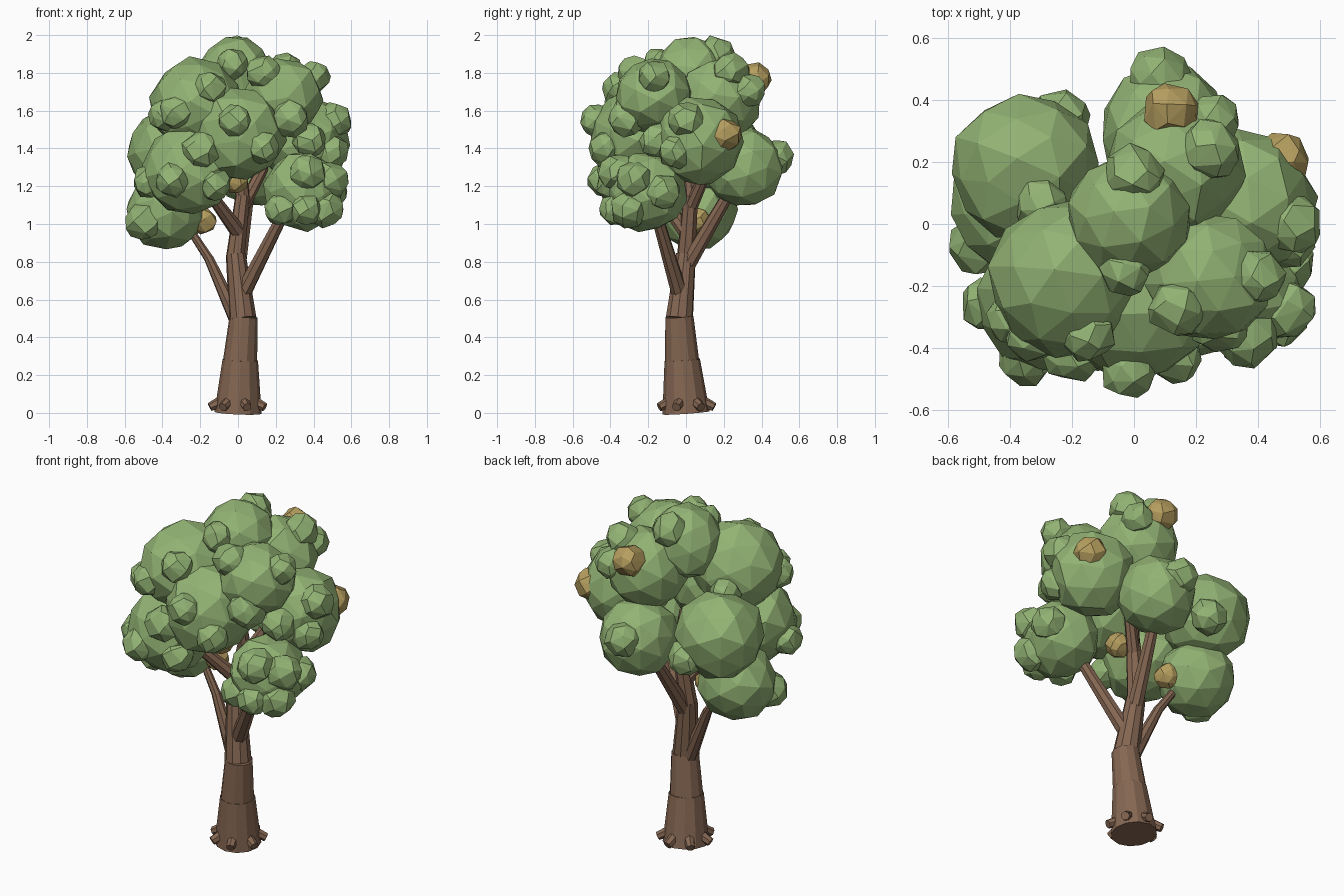
import bpy, bmesh, math, random
from mathutils import Vector

random.seed(7)
cube = bpy.data.objects.get("Cube")
if cube:
    bpy.data.objects.remove(cube, do_unlink=True)


def make_material(name, rgb):
    mat = bpy.data.materials.new(name)
    mat.use_nodes = True
    mat.diffuse_color = (*rgb, 1)
    bsdf = next(n for n in mat.node_tree.nodes if n.type == "BSDF_PRINCIPLED")
    bsdf.inputs["Base Color"].default_value = (*rgb, 1)
    bsdf.inputs["Roughness"].default_value = 0.9
    return mat


BARK = make_material("bark brown", (0.235, 0.135, 0.085))
LEAF = make_material("leaf green", (0.29, 0.45, 0.175))
GOLD = make_material("autumn gold", (0.47, 0.345, 0.115))


def finish(bm, name, mat, location=(0, 0, 0)):
    bmesh.ops.recalc_face_normals(bm, faces=bm.faces)
    mesh = bpy.data.meshes.new(name)
    bm.to_mesh(mesh)
    bm.free()
    mesh.materials.append(mat)
    obj = bpy.data.objects.new(name, mesh)
    obj.location = location
    bpy.context.collection.objects.link(obj)
    return obj


def limb(name, start, end, r_start, r_end, sides=8):
    """Tapered, capped cylinder between two points."""
    start, end = Vector(start), Vector(end)
    axis = end - start
    bm = bmesh.new()
    bmesh.ops.create_cone(bm, cap_ends=True, segments=sides, radius1=r_start,
                          radius2=r_end, depth=axis.length)
    obj = finish(bm, name, BARK, (start + end) / 2)
    obj.rotation_mode = "QUATERNION"
    obj.rotation_quaternion = axis.to_track_quat("Z", "Y")
    return obj


def crown(name, center, radius):
    """Large faceted ball of leaves, slightly uneven."""
    bm = bmesh.new()
    bmesh.ops.create_icosphere(bm, subdivisions=2, radius=radius)
    turn = Vector((random.random(), random.random(), 1)).to_track_quat("Z", "Y")
    for v in bm.verts:
        v.co = turn @ v.co * random.uniform(0.96, 1.06)
    return finish(bm, name, LEAF, center)


def tuft(name, center, radius, mat):
    """Small irregular gem-like ball: hull of points spiralled over a sphere."""
    bm = bmesh.new()
    count, twist = 26, random.random() * math.tau
    for i in range(count):
        z = 1 - (2 * i + 1) / count
        a = twist + i * 2.4 + random.uniform(-0.25, 0.25)
        ring = math.sqrt(1 - z * z)
        bm.verts.new(Vector((ring * math.cos(a), ring * math.sin(a), z))
                     * radius * random.uniform(0.95, 1.07))
    bmesh.ops.convex_hull(bm, input=bm.verts)
    return finish(bm, name, mat, center)


# Trunk: stacked tapered sections that lean a little
limb("trunk_base", (0, 0, 0), (0.012, -0.02, 0.28), 0.125, 0.094, 12)
limb("trunk_lower", (0.01, -0.02, 0.26), (0.03, -0.035, 0.51), 0.092, 0.075, 12)
limb("trunk_middle", (0.025, -0.035, 0.5), (-0.012, 0, 0.84), 0.073, 0.053, 10)
limb("trunk_upper", (-0.015, 0, 0.82), (0.025, 0.025, 1.15), 0.05, 0.04)
limb("trunk_top", (0.025, 0.025, 1.14), (0.01, 0, 1.36), 0.038, 0.028)

# Root stubs around the foot
for i in range(7):
    a = math.radians(-71) + i * math.tau / 7
    out = Vector((math.cos(a), math.sin(a), 0))
    limb(f"root_{i + 1}", out * 0.09 + Vector((0, 0, 0.06)),
         out * 0.15 + Vector((0, 0, 0.03)), 0.03, 0.024, 7)

# Branches reaching into the crowns
limb("branch_left", (0.02, -0.03, 0.62), (0.28, -0.18, 1.13), 0.045, 0.028)
limb("branch_right_lower", (-0.01, -0.02, 0.5), (-0.155, 0.02, 0.82), 0.042, 0.026)
limb("branch_right_upper", (-0.15, 0.02, 0.81), (-0.32, 0.06, 1.07), 0.025, 0.018)
limb("branch_front", (0, 0, 0.96), (-0.22, -0.22, 1.26), 0.042, 0.025)
limb("branch_back", (0, 0.01, 0.79), (0.07, 0.28, 1.25), 0.045, 0.028)
limb("branch_upper_left", (0.03, 0.03, 1.1), (0.2, 0.17, 1.42), 0.036, 0.024)

# Main crowns: position and radius
crowns = {
    "top": (-0.015, 0.025, 1.785, 0.205),
    "upper_right": (-0.22, -0.17, 1.63, 0.25),
    "upper_left": (0.24, -0.17, 1.68, 0.205),
    "front": (0, -0.26, 1.47, 0.25),
    "lower_front_right": (-0.27, -0.24, 1.28, 0.235),
    "lower_left": (0.34, -0.21, 1.17, 0.21),
    "lowest_right": (-0.38, 0.06, 1.07, 0.21),
    "back_right": (-0.35, 0.18, 1.38, 0.24),
    "back": (0.1, 0.3, 1.3, 0.215),
    "upper_back": (0.13, 0.18, 1.65, 0.225),
    "left": (0.35, 0.07, 1.44, 0.235),
}
for label, (x, y, z, r) in crowns.items():
    crown(f"crown_{label}", (x, y, z), r)


def on_crown(point):
    """Draw a point toward the surface of the crown it lies closest to."""
    p = Vector(point)
    x, y, z, r = min(crowns.values(),
                     key=lambda c: abs((p - Vector(c[:3])).length - c[3]))
    c = Vector((x, y, z))
    return p.lerp(c + (p - c).normalized() * r * 0.86, 0.6)


# Small tufts budding from the crowns
front_tufts = [
    (-0.03, -0.16, 1.85), (0.13, -0.28, 1.81), (-0.15, -0.36, 1.72),
    (-0.33, -0.36, 1.59), (-0.02, -0.48, 1.55), (-0.19, -0.43, 1.4),
    (0.14, -0.44, 1.4), (0.28, -0.33, 1.55), (0.38, -0.19, 1.44),
    (-0.35, -0.44, 1.23), (-0.11, -0.4, 1.2), (-0.49, -0.26, 1.22),
    (0.37, -0.37, 1.28), (0.21, -0.36, 1.06), (0.36, -0.39, 1.07),
]
side_tufts = [
    (0.42, -0.17, 1.79), (0.51, 0, 1.55), (0.5, -0.06, 1.38),
    (0.48, -0.27, 1.23), (0.48, -0.13, 1.17), (0.46, -0.3, 1.08),
    (-0.5, -0.07, 1.01), (-0.4, -0.31, 1.57), (-0.29, 0.05, 1.59),
]
back_tufts = [
    (0, 0.15, 1.89), (0.27, 0.35, 1.71), (0.08, 0.47, 1.35),
    (0.25, 0.24, 1.82), (-0.23, 0.35, 1.27),
]
for side, points in (("front", front_tufts), ("side", side_tufts),
                     ("back", back_tufts)):
    for i, p in enumerate(points):
        tuft(f"tuft_{side}_{i + 1}", on_crown(p), random.uniform(0.085, 0.105), LEAF)

# Golden tufts
for i, p in enumerate([(0.475, 0.205, 1.475), (0.12, 0.365, 1.765),
                       (-0.18, 0.06, 1.015), (-0.01, -0.14, 1.23)]):
    tuft(f"golden_tuft_{i + 1}", p, 0.09 if i < 2 else 0.07, GOLD)
